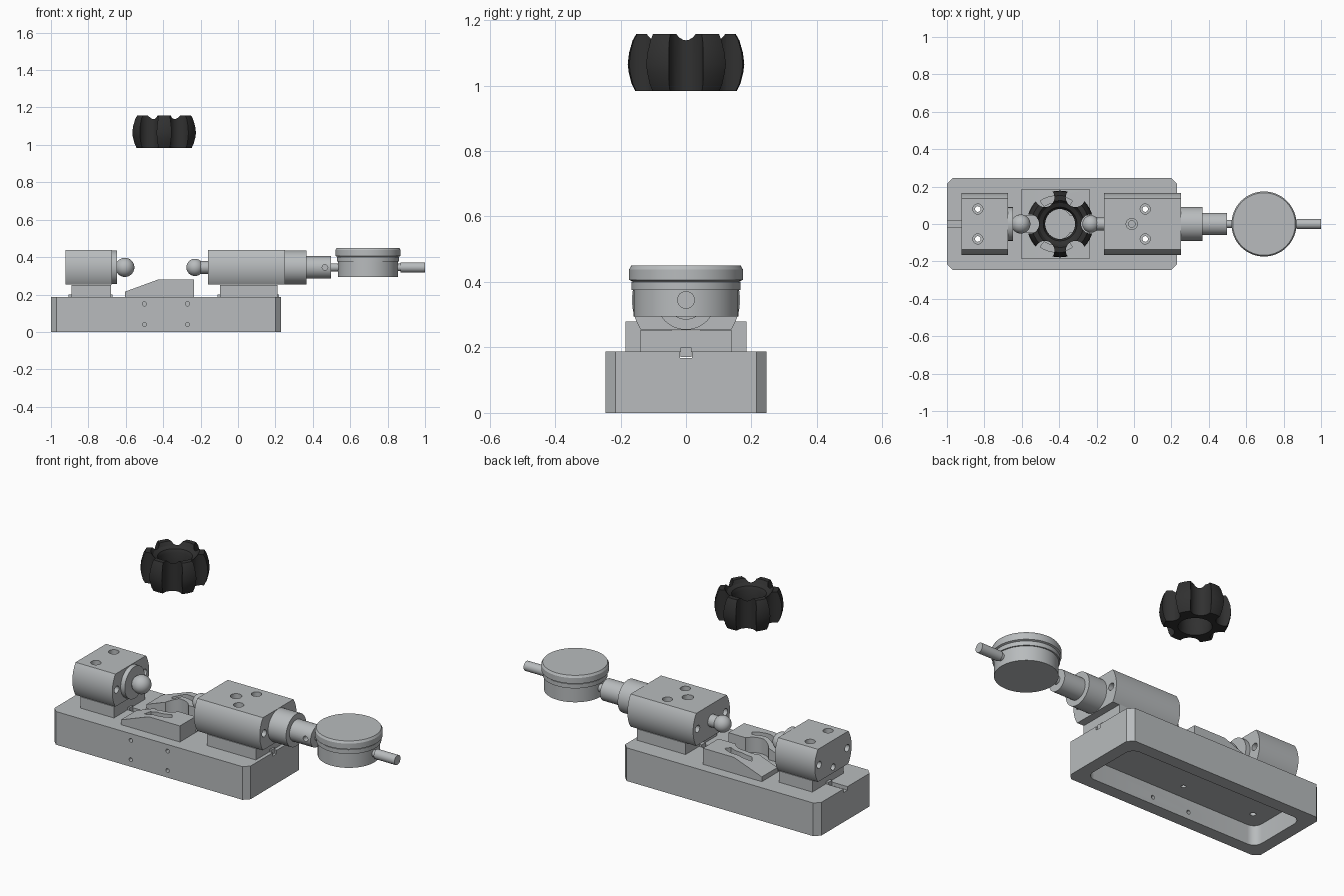
import bpy, bmesh, math
from math import cos, sin, pi, radians
from mathutils import Matrix, Vector

cube = bpy.data.objects.get("Cube")
if cube:
    bpy.data.objects.remove(cube, do_unlink=True)


def material(name, col):
    m = bpy.data.materials.new(name)
    m.use_nodes = True
    m.diffuse_color = (*col, 1)
    m.node_tree.nodes["Principled BSDF"].inputs["Base Color"].default_value = (*col, 1)
    return m


METAL = material("light grey metal", (0.48, 0.50, 0.51))
BLACK = material("black plastic", (0.03, 0.03, 0.03))

# Orientation of local (u, v, depth) to world for each extrusion axis
AXES = {
    "z": Matrix.Identity(4),
    "x": Matrix(((0, 0, 1, 0), (1, 0, 0, 0), (0, 1, 0, 0), (0, 0, 0, 1))),
    "y": Matrix(((1, 0, 0, 0), (0, 0, 1, 0), (0, 1, 0, 0), (0, 0, 0, 1))),
}


def finish(name, bm, mat):
    bmesh.ops.recalc_face_normals(bm, faces=bm.faces)
    me = bpy.data.meshes.new(name)
    bm.to_mesh(me)
    bm.free()
    ob = bpy.data.objects.new(name, me)
    me.materials.append(mat)
    bpy.context.collection.objects.link(ob)
    return ob


def prism(name, pts, lo, hi, axis="z", mat=METAL):
    """Extrude a 2D outline along an axis."""
    bm = bmesh.new()
    f = bm.faces.new([bm.verts.new(AXES[axis] @ Vector((u, v, lo))) for u, v in pts])
    out = bmesh.ops.extrude_face_region(bm, geom=[f])["geom"]
    move = AXES[axis].to_3x3() @ Vector((0, 0, hi - lo))
    bmesh.ops.translate(bm, verts=[g for g in out if isinstance(g, bmesh.types.BMVert)], vec=move)
    return finish(name, bm, mat)


def arc(cu, cv, r, a, b, n):
    return [(cu + r * cos(radians(a + (b - a) * i / n)),
             cv + r * sin(radians(a + (b - a) * i / n))) for i in range(n + 1)]


def rod(name, cu, cv, r, lo, hi, axis="z", n=40):
    return prism(name, arc(cu, cv, r, 0, 360, n)[:-1], lo, hi, axis)


def box(name, x0, x1, y0, y1, z0, z1):
    return prism(name, [(x0, y0), (x1, y0), (x1, y1), (x0, y1)], z0, z1)


def lathe(name, profile, loc, axis="z", mat=METAL, n=64):
    """Revolve a closed (radius, height) loop or one ending on the axis."""
    bm = bmesh.new()
    vs = [bm.verts.new((r, 0, h)) for r, h in profile]
    es = [bm.edges.new((vs[i], vs[i + 1])) for i in range(len(vs) - 1)]
    if profile[0][0] > 0:
        es.append(bm.edges.new((vs[-1], vs[0])))
    bmesh.ops.spin(bm, geom=vs + es, cent=(0, 0, 0), axis=(0, 0, 1),
                   angle=2 * pi, steps=n, use_duplicate=False)
    bmesh.ops.remove_doubles(bm, verts=bm.verts, dist=0.0002)
    bm.transform(Matrix.Translation(loc) @ AXES[axis])
    return finish(name, bm, mat)


def cut(ob, *cutters):
    for c in cutters:
        mod = ob.modifiers.new("cut", "BOOLEAN")
        mod.operation = "DIFFERENCE"
        mod.solver = "EXACT"
        mod.object = c
        bpy.context.view_layer.objects.active = ob
        bpy.ops.object.modifier_apply(modifier=mod.name)
        bpy.data.objects.remove(c, do_unlink=True)
    return ob


def rounded(x0, x1, y, r):
    pts = []
    for cx, cy, a in ((x1 - r, y - r, 0), (x0 + r, y - r, 90),
                      (x0 + r, r - y, 180), (x1 - r, r - y, 270)):
        pts += arc(cx, cy, r, a, a + 90, 8)
    return pts


AXIS_Z = 0.345
BOLTS = [(x, y) for x in (-0.835, 0.06) for y in (-0.08, 0.08)]


def bolt_holes(ob, x_range):
    for x, y in BOLTS:
        if x_range[0] < x < x_range[1]:
            cut(ob, rod("cutter", x, y, 0.015, -0.1, 0.6, n=20))


# Base: chamfered corners, hollow underside, key slot on top
c = 0.03
w = 0.246
base = prism("base", [(-1 + c, -w), (0.23 - c, -w), (0.23, -w + c), (0.23, w - c),
                      (0.23 - c, w), (-1 + c, w), (-1, w - c), (-1, -w + c)], 0, 0.188)
cut(base, prism("cutter", rounded(-0.93, 0.16, 0.176, 0.05), -0.1, 0.11),
    box("cutter", -1.1, 0.3, -0.018, 0.018, 0.168, 0.3))
bolt_holes(base, (-1, 1))
cut(base, rod("cutter", -0.395, -0.09, 0.012, 0.05, 0.3, n=20))
for x in (-0.5, -0.27):
    for z in (0.04, 0.15):
        cut(base, rod("cutter", x, z, 0.011, -0.3, -0.15 if z < 0.1 else -0.2, "y", 20))

# Pedestals with keys riding in the slot
for side, x0, x1 in (("left_end", -0.89, -0.68), ("right_end", -0.095, 0.21)):
    ped = box(side + "_pedestal", x0, x1, -0.14, 0.14, 0.186, 0.252)
    bolt_holes(ped, (x0, x1))
    box(side + "_key", x0 - 0.015, x1 + 0.01, -0.017, 0.017, 0.17, 0.2)

# Clamp blocks: round sides with flat top and bottom
flat = math.degrees(math.asin(0.0925 / 0.165))
outline = (arc(0, AXIS_Z, 0.165, -flat, flat, 16)
           + arc(0, AXIS_Z, 0.165, 180 - flat, 180 + flat, 16))
for name, x0, x1 in (("tailstock_block", -0.923, -0.673), ("gauge_block", -0.16, 0.252)):
    block = prism(name, outline, x0, x1, "x")
    for x, y in BOLTS:
        if x0 < x < x1:
            cut(block, rod("cutter", x, y, 0.027, 0.39, 0.6, n=28))
    bolt_holes(block, (x0, x1))
    for y in (-0.125, 0.125):
        cut(block, rod("cutter", y, AXIS_Z, 0.02, x0 - 0.1, x0 + 0.05, "x", 24),
            rod("cutter", y, AXIS_Z, 0.02, x1 - 0.05, x1 + 0.1, "x", 24))
    if name == "gauge_block":
        cut(block, rod("cutter", -0.012, 0, 0.03, 0.41, 0.6, n=28),
            rod("cutter", -0.012, 0, 0.018, 0.36, 0.6, n=28))
    else:
        cut(block, rod("cutter", 0, 0.285, 0.018, -1, -0.88, "x", 24))

# Ball anvils
rod("anvil_collar", 0, AXIS_Z, 0.09, -0.68, -0.647, "x", 48)
rod("anvil_neck", 0, AXIS_Z, 0.03, -0.65, -0.6, "x")
rod("probe_neck", 0, AXIS_Z, 0.034, -0.215, -0.15, "x")
for name, x, r in (("anvil_ball", -0.605, 0.051), ("probe_ball", -0.23, 0.046)):
    bm = bmesh.new()
    bmesh.ops.create_uvsphere(bm, u_segments=40, v_segments=20, radius=r,
                              matrix=Matrix.Translation((x, 0, AXIS_Z)))
    finish(name, bm, METAL)

# Barrel and stem leading to the dial
rod("barrel", 0, AXIS_Z, 0.091, 0.24, 0.365, "x", 48)
sleeve = rod("sleeve", 0, AXIS_Z, 0.06, 0.36, 0.497, "x", 48)
cut(sleeve, rod("cutter", 0.465, AXIS_Z, 0.015, -0.1, 0, "y", 24))
rod("dial_stem", 0, AXIS_Z, 0.022, 0.49, 0.56, "x")
rod("plunger", 0, AXIS_Z, 0.02, 0.83, 0.94, "x")
rod("plunger_cap", 0, AXIS_Z, 0.027, 0.87, 1.0, "x")

# Dial gauge body with two rims
lathe("dial_gauge", [(0, 0.294), (0.16, 0.294), (0.16, 0.376), (0.167, 0.376), (0.167, 0.4),
                     (0.163, 0.402), (0.174, 0.406), (0.174, 0.438), (0.167, 0.45), (0, 0.45)],
      (0.695, 0, 0))

# Workpiece nest: ramped plate with centre pocket, open channel, curved slots
NX = -0.415
nest = prism("workpiece_nest", [(-0.605, 0.186), (-0.235, 0.186), (-0.235, 0.279),
                                (-0.43, 0.279), (-0.605, 0.215)], -0.185, 0.185, "y")
cut(nest, rod("cutter", NX, 0, 0.085, 0.192, 0.4),
    box("cutter", -0.7, -0.1, -0.045, 0.045, 0.193, 0.4))
for s in (1, -1):
    banana = (arc(NX, 0, 0.15, 55 * s, 125 * s, 14) + arc(NX, 0, 0.115, 125 * s, 55 * s, 14))
    cut(nest, prism("cutter", banana, 0.194, 0.4))

# Lobed knob above: bulged ring with six vertical scallops
KX = -0.395
knob = lathe("lobed_knob", [(0.085, 0.983), (0.155, 0.983), (0.166, 1.005), (0.175, 1.04),
                            (0.178, 1.065), (0.174, 1.1), (0.163, 1.138), (0.152, 1.157),
                            (0.125, 1.157), (0.112, 1.138), (0.09, 1.128), (0.08, 1.11),
                            (0.08, 0.995)], (KX, 0, 0), mat=BLACK, n=72)
for i in range(6):
    a = i * pi / 3
    cut(knob, rod("cutter", KX + 0.164 * cos(a), 0.164 * sin(a), 0.052, 0.9, 1.3, n=32))

# Smooth round walls, keep edges crisp, one material per part
bpy.ops.object.select_all(action="DESELECT")
for ob in bpy.context.collection.objects:
    if ob.type == "MESH" and ob.data.materials:
        mat = BLACK if ob is knob or ob.name == "lobed_knob" else METAL
        ob.data.materials.clear()
        ob.data.materials.append(mat)
        ob.data.polygons.foreach_set("material_index", [0] * len(ob.data.polygons))
        ob.select_set(True)
        bpy.context.view_layer.objects.active = ob
bpy.ops.object.shade_smooth_by_angle(angle=radians(30))
